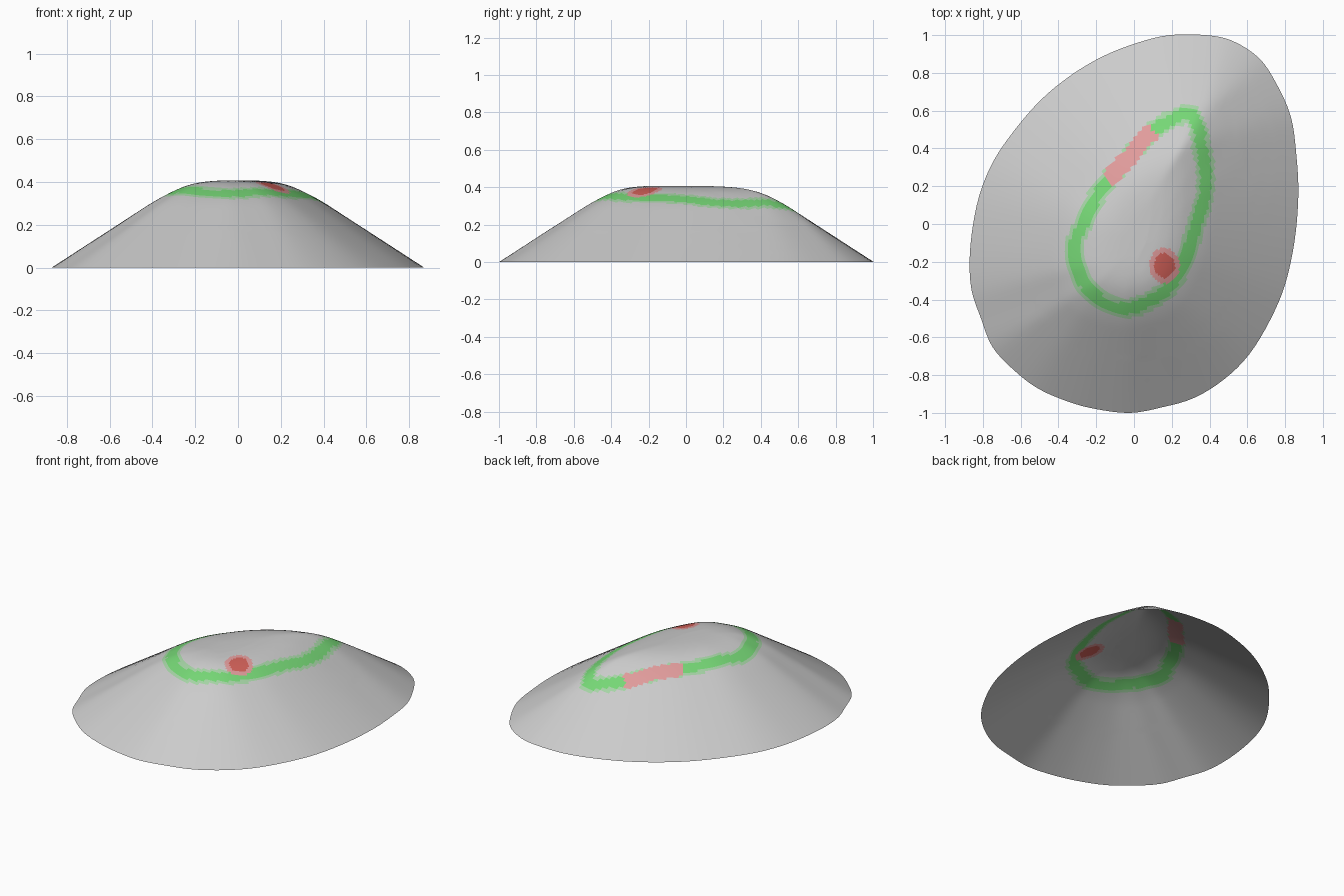
import bpy, bmesh
from mathutils import Vector

if "Cube" in bpy.data.objects:
    bpy.data.objects.remove(bpy.data.objects["Cube"])

SUB, RINGS = 4, 56
CENTRE = Vector((0.07, -0.08))

# Egg-shaped outline of the base, clockwise from the back
RIM = [(.19, 1), (.38, 1), (.52, .97), (.66, .88), (.75, .75), (.83, .57), (.86, .36), (.87, .15),
       (.85, -.09), (.80, -.32), (.72, -.51), (.61, -.69), (.48, -.82), (.32, -.92), (.15, -.97),
       (-.02, -1), (-.20, -.98), (-.35, -.94), (-.51, -.87), (-.64, -.77), (-.75, -.65),
       (-.81, -.50), (-.86, -.35), (-.87, -.18), (-.85, .01), (-.81, .18), (-.74, .34),
       (-.63, .50), (-.49, .66), (-.33, .79), (-.16, .89), (.02, .96)]
# Height against distance from the rim: straight flank, rounded plateau
PROFILE = [(0, 0), (.46, .298), (.51, .327), (.56, .353), (.61, .376), (.66, .392),
           (.71, .401), (.77, .406), (.9, .408)]
# Painted loop around the plateau
LOOP = [(.30, .58), (.36, .40), (.38, .19), (.33, 0), (.26, -.21), (.16, -.36), (-.05, -.45),
        (-.23, -.36), (-.32, -.16), (-.27, 0), (-.17, .19), (-.02, .36), (.11, .50)]


def smooth_loop(pts, n):
    """Closed Catmull-Rom curve through the points."""
    p, out = [Vector(q) for q in pts], []
    for i in range(len(p)):
        a, b, c, d = (p[(i + k) % len(p)] for k in (-1, 0, 1, 2))
        for j in range(n):
            t = j / n
            out.append(0.5 * (2 * b + (c - a) * t + (2 * a - 5 * b + 4 * c - d) * t * t
                              + (3 * b - a - 3 * c + d) * t ** 3))
    return out


def loop_distance(x, y, segs):
    best = 9.0
    for ax, ay, dx, dy, l2 in segs:
        px, py = x - ax, y - ay
        t = min(1, max(0, (px * dx + py * dy) / l2))
        best = min(best, (px - t * dx) ** 2 + (py - t * dy) ** 2)
    return best ** 0.5


def segments(pts):
    return [(a.x, a.y, b.x - a.x, b.y - a.y, (b - a).length_squared)
            for a, b in zip(pts, pts[1:] + pts[:1])]


def height(d):
    for (d0, z0), (d1, z1) in zip(PROFILE, PROFILE[1:]):
        if d <= d1:
            return z0 + (z1 - z0) * (d - d0) / (d1 - d0)
    return PROFILE[-1][1]


rim = smooth_loop(RIM, SUB)
rim_segs = segments(rim)
paint_segs = segments(smooth_loop(LOOP, 3))
N = len(rim)

# Open shell: rings shrinking from the rim to the centre
bm = bmesh.new()
rings = []
for k in range(RINGS):
    ring = []
    for p in rim:
        q = p.lerp(CENTRE, k / RINGS)
        z = height(loop_distance(q.x, q.y, rim_segs)) if k else 0
        ring.append(bm.verts.new((q.x, q.y, z)))
    rings.append(ring)
tip = bm.verts.new((*CENTRE, height(loop_distance(*CENTRE, rim_segs))))
for a, b in zip(rings, rings[1:]):
    for i in range(N):
        j = (i + 1) % N
        bm.faces.new((a[i], b[i], b[j], a[j]))
for i in range(N):
    bm.faces.new((rings[-1][i], tip, rings[-1][(i + 1) % N]))

# Soften the ridge on the plateau
inner = [v for ring in rings[RINGS // 3:] for v in ring]
for _ in range(4):
    bmesh.ops.smooth_vert(bm, verts=inner, factor=0.5, use_axis_z=True)


# Painted marks: green loop, one red stretch and one red spot
def paint(c):
    d = loop_distance(c.x, c.y, paint_segs)
    along = (c.x + .02) * .72 + (c.y - .36) * .69
    spot = ((c.x - .16) ** 2 + ((c.y + .22) * .85) ** 2) ** 0.5
    if spot < .055:
        return 4
    if c.x < .2 and c.y > .1 and abs(along) < .18 and d < .045:
        return 3
    if spot < .08:
        return 3
    return 2 if d < .03 else 1 if d < .05 else 0


for f in bm.faces:
    f.smooth = True
    f.material_index = paint(f.calc_center_median())

mesh = bpy.data.meshes.new("dome_shell")
bm.to_mesh(mesh)
bm.free()
mesh.materials.append(None)
for name, col in [("pale_green", (.38, .66, .38)), ("green", (.18, .68, .18)),
                  ("pale_red", (.75, .33, .33)), ("red", (.65, .12, .1))]:
    m = bpy.data.materials.new(name)
    m.diffuse_color = (*col, 1)
    m.use_nodes = True
    m.node_tree.nodes["Principled BSDF"].inputs["Base Color"].default_value = m.diffuse_color
    mesh.materials.append(m)
bpy.context.collection.objects.link(bpy.data.objects.new("dome_shell", mesh))
